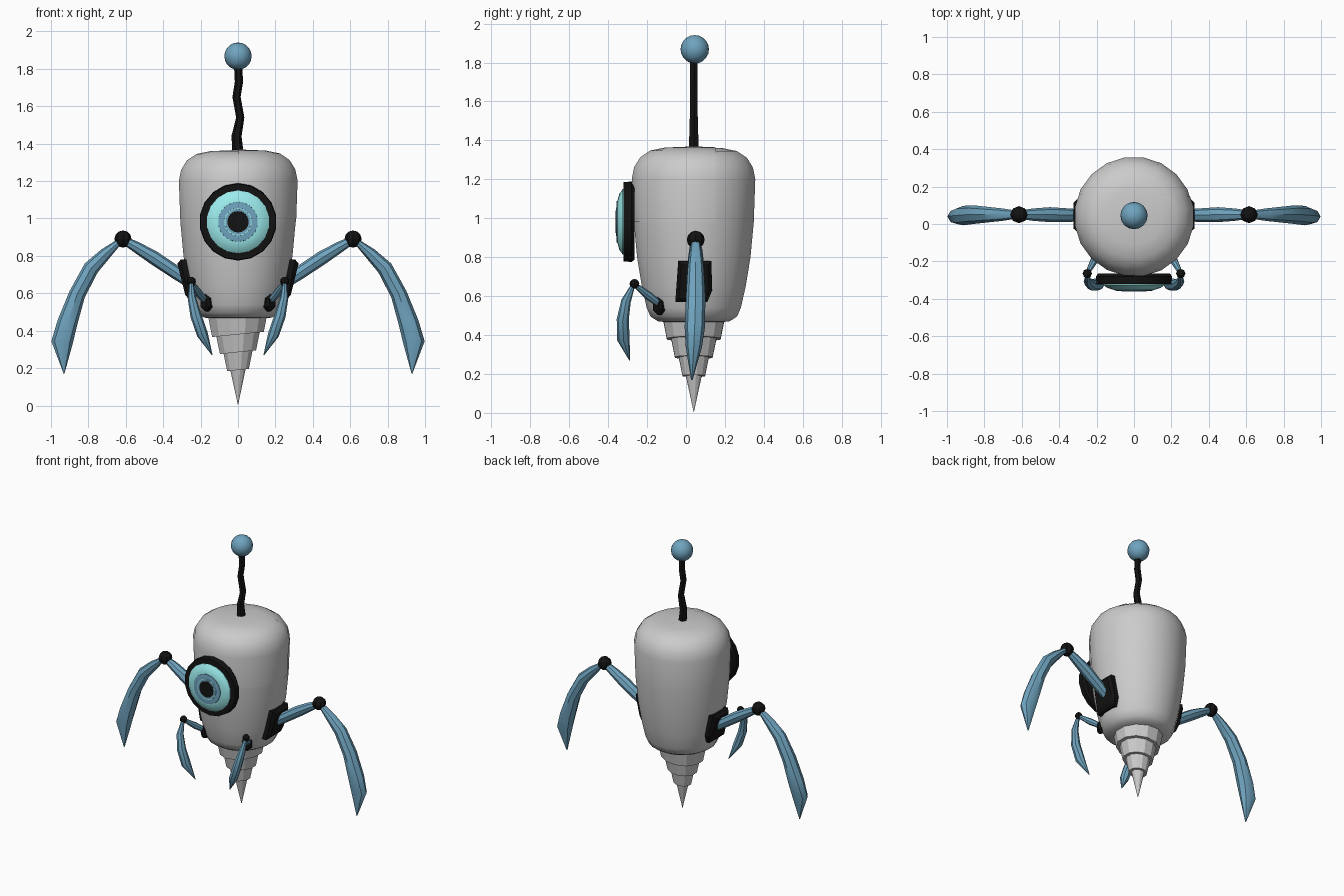
import bpy, bmesh, math
from mathutils import Vector, Matrix

if "Cube" in bpy.data.objects:
    bpy.data.objects.remove(bpy.data.objects["Cube"])

CY = 0.04  # y of the body axis


def material(name, rgb):
    m = bpy.data.materials.new(name)
    m.diffuse_color = (*rgb, 1)
    m.use_nodes = True
    m.node_tree.nodes["Principled BSDF"].inputs["Base Color"].default_value = m.diffuse_color
    return m


BLACK = material("black", (0.006, 0.006, 0.006))
BLUE = material("blue", (0.16, 0.37, 0.52))
CYAN = material("cyan", (0.33, 0.83, 0.84))


def finish(bm, name, mat=None, smooth=None):
    bmesh.ops.remove_doubles(bm, verts=bm.verts, dist=1e-5)
    bmesh.ops.recalc_face_normals(bm, faces=bm.faces)
    me = bpy.data.meshes.new(name)
    bm.to_mesh(me)
    bm.free()
    ob = bpy.data.objects.new(name, me)
    bpy.context.collection.objects.link(ob)
    if mat:
        me.materials.append(mat)
    if smooth:
        bpy.ops.object.select_all(action='DESELECT')
        ob.select_set(True)
        bpy.context.view_layer.objects.active = ob
        bpy.ops.object.shade_smooth_by_angle(angle=math.radians(smooth))
    return ob


def skin(bm, rings):
    """Join equal-sized rings of points with quads and cap both ends."""
    vs = [[bm.verts.new(p) for p in r] for r in rings]
    n = len(vs[0])
    for a, b in zip(vs, vs[1:]):
        for i in range(n):
            j = (i + 1) % n
            bm.faces.new((a[i], a[j], b[j], b[i]))
    bm.faces.new(vs[0])
    bm.faces.new(vs[-1])


def revolve(profile, sides, matrix=Matrix(), tilt=0.0):
    """Spin (radius, height) pairs about z; tilt slopes each ring along x."""
    bm = bmesh.new()
    turn = [2 * math.pi * (i + 0.5) / sides for i in range(sides)]
    skin(bm, [[matrix @ Vector((r * math.cos(t), r * math.sin(t), h + tilt * r * math.cos(t)))
               for t in turn] for r, h in profile])
    return bm


def limb(name, pts, side, mat, sides=8, smooth=40):
    """Loft along points (x, y, z, in-plane radius, sideways radius)."""
    bm = bmesh.new()
    c = [Vector(p[:3]) for p in pts]
    rings = []
    for i, p in enumerate(pts):
        t = (c[min(i + 1, len(c) - 1)] - c[max(i - 1, 0)]).normalized()
        n = t.cross(Vector(side)).normalized()
        b = n.cross(t)
        rings.append([c[i] + n * p[3] * math.cos(a) + b * p[4] * math.sin(a)
                      for a in (2 * math.pi * k / sides for k in range(sides))])
    skin(bm, rings)
    return finish(bm, name, mat, smooth)


def ball(name, loc, r, mat, u=8, v=6, smooth=None):
    bm = bmesh.new()
    bmesh.ops.create_uvsphere(bm, u_segments=u, v_segments=v, radius=r,
                              matrix=Matrix.Translation(loc))
    return finish(bm, name, mat, smooth)


# Body shell
axis = Matrix.Translation((0, CY, 0))
shell = [(0.12, 0.465), (0.185, 0.47), (0.225, 0.495), (0.245, 0.54), (0.27, 0.65), (0.295, 0.80),
         (0.312, 0.98), (0.32, 1.20), (0.308, 1.26), (0.277, 1.31), (0.225, 1.345), (0.15, 1.36), (0.03, 1.365)]
finish(revolve(shell, 20, axis), "body", smooth=50)

# Raised panel over the front right quarter of the head
bm = revolve(shell, 20, axis)
for co, no in (((0, 0, 0), (-1, 0, 0)), ((0, 0, 0.98), (0, 0, -1)), ((0, 0.15, 0), (0, 1, 0))):
    bmesh.ops.bisect_plane(bm, geom=bm.verts[:] + bm.edges[:] + bm.faces[:],
                           plane_co=co, plane_no=no, clear_outer=True)
bmesh.ops.scale(bm, vec=(1.008,) * 3, verts=bm.verts, space=Matrix.Translation((0, -CY, -0.98)))
finish(bm, "head_panel", smooth=50)

# Stepped drill
finish(revolve([(0.165, 0.49), (0.143, 0.38), (0.12, 0.38), (0.10, 0.285), (0.08, 0.285),
                (0.06, 0.19), (0.042, 0.19), (0.001, 0.005)], 12, axis, tilt=0.1), "drill")

# Antenna
limb("antenna_stem", [(0, CY, 1.35, 0.03, 0.03), (-0.008, CY, 1.44, 0.027, 0.026),
                      (0.012, CY, 1.54, 0.022, 0.023), (-0.008, CY, 1.65, 0.022, 0.022),
                      (0.005, CY, 1.73, 0.022, 0.022), (0, CY, 1.83, 0.022, 0.022)],
     (0, 1, 0), BLACK, sides=6, smooth=30)
ball("antenna_ball", (0, CY + 0.005, 1.868), 0.073, BLUE, 16, 10, 40)

# Eye: nested discs facing -y (profile height is the distance forward)
face = Matrix.Translation((0, 0, 0.982)) @ Matrix.Rotation(math.pi / 2, 4, 'X')
for name, prof, mat in (
        ("eye_rim", [(0.195, 0.265), (0.207, 0.28), (0.203, 0.32), (0.165, 0.322)], BLACK),
        ("eye_white", [(0.17, 0.31), (0.168, 0.325), (0.145, 0.342), (0.11, 0.352)], CYAN),
        ("iris", [(0.108, 0.34), (0.106, 0.356), (0.09, 0.358)], BLUE),
        ("iris_inner", [(0.076, 0.35), (0.074, 0.3595)], CYAN),
        ("iris_core", [(0.07, 0.35), (0.069, 0.36)], BLUE),
        ("pupil", [(0.058, 0.35), (0.057, 0.361)], BLACK)):
    finish(revolve(prof, 18, face), name, mat, 40)

for s, tag in ((-1, "left"), (1, "right")):
    def m(*pts):
        return [(s * p[0], *p[1:]) for p in pts]

    # Side arm: hexagonal mount, upper arm, elbow, claw
    bm = bmesh.new()
    hexa = [(-0.04, 0.78), (0.13, 0.78), (0.135, 0.63), (0.11, 0.57), (-0.055, 0.57), (-0.045, 0.71)]
    skin(bm, [[(s * (0.15 + 0.2 * z + dx), CY + (y - CY) * k, 0.675 + (z - 0.675) * k) for y, z in hexa]
              for dx, k in ((-0.07, 1), (0.0, 1), (0.018, 0.8))])
    finish(bm, tag + "_arm_mount", BLACK)
    limb(tag + "_upper_arm", m((0.26, 0.045, 0.66, 0.03, 0.03), (0.33, 0.047, 0.71, 0.036, 0.035),
                               (0.45, 0.05, 0.79, 0.037, 0.04), (0.54, 0.05, 0.845, 0.03, 0.033),
                               (0.62, 0.05, 0.89, 0.02, 0.022)), (0, 1, 0), BLUE)
    ball(tag + "_elbow", (s * 0.615, 0.05, 0.89), 0.046, BLACK)
    limb(tag + "_claw", m((0.63, 0.05, 0.88, 0.015, 0.022), (0.71, 0.05, 0.81, 0.032, 0.034),
                          (0.785, 0.05, 0.735, 0.042, 0.042), (0.86, 0.05, 0.595, 0.044, 0.05),
                          (0.913, 0.045, 0.44, 0.054, 0.052), (0.94, 0.04, 0.34, 0.058, 0.042),
                          (0.93, 0.03, 0.17, 0.002, 0.004)), (0, 1, 0), BLUE)

    # Small front arm, same parts
    out = Vector((s * 0.165, -0.175, 0)).normalized()
    limb(tag + "_front_mount", [tuple(Vector((0, CY, 0.55)) + out * d) + (r, r * 0.8)
                                for d, r in ((0.20, 0.048), (0.255, 0.048), (0.268, 0.032))],
         (-out.y, out.x, 0), BLACK, sides=6, smooth=None)
    limb(tag + "_front_upper_arm", m((0.165, -0.125, 0.55, 0.016, 0.016), (0.21, -0.19, 0.60, 0.022, 0.022),
                                     (0.25, -0.265, 0.66, 0.012, 0.012)), (1, 0, 0), BLUE)
    ball(tag + "_front_elbow", (s * 0.25, -0.265, 0.663), 0.025, BLACK)
    limb(tag + "_front_claw", m((0.25, -0.27, 0.66, 0.01, 0.01), (0.247, -0.308, 0.575, 0.025, 0.022),
                                (0.225, -0.325, 0.48, 0.031, 0.03), (0.19, -0.322, 0.38, 0.033, 0.03),
                                (0.138, -0.29, 0.27, 0.002, 0.002)), (1, 0, 0), BLUE)
